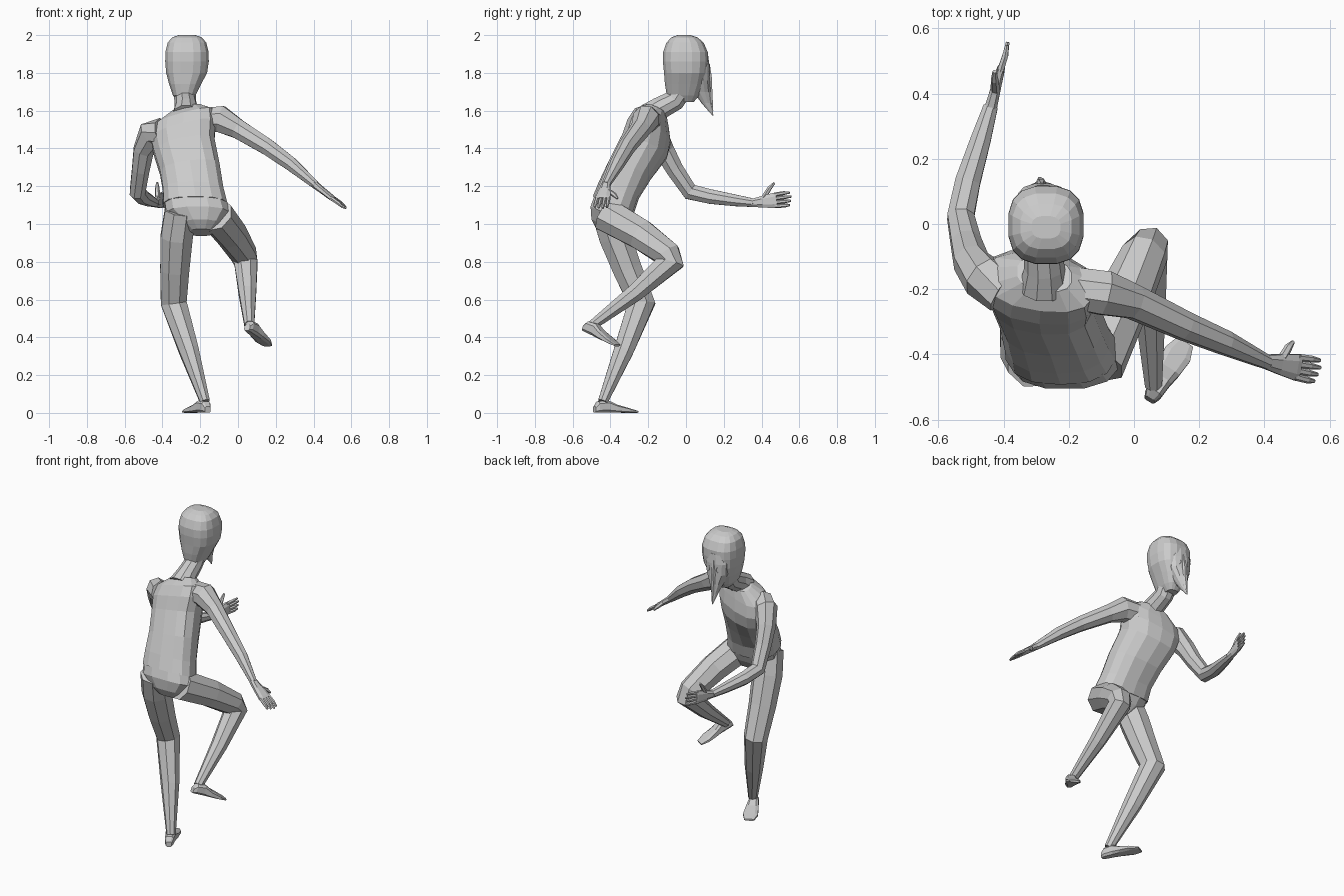
import bpy, bmesh, math
from mathutils import Vector as V


def make(name, rings, tips=None):
    """Skin a list of equal-length point rings and cap both ends."""
    bm = bmesh.new()
    rows = [[bm.verts.new(p) for p in r] for r in rings]
    n = len(rows[0])
    for a, b in zip(rows, rows[1:]):
        for i in range(n):
            j = (i + 1) % n
            bm.faces.new((a[i], a[j], b[j], b[i]))
    bm.faces.new(rows[0][::-1])
    bm.faces.new(rows[-1])
    bmesh.ops.recalc_face_normals(bm, faces=bm.faces)
    me = bpy.data.meshes.new(name)
    bm.to_mesh(me)
    bm.free()
    ob = bpy.data.objects.new(name, me)
    bpy.context.collection.objects.link(ob)
    return ob


def loft(name, sections, n=12, p=0.8):
    """sections: (center, u half-axis, v half-axis); p < 1 squares the outline."""
    def sp(x):
        return math.copysign(abs(x) ** p, x)
    rings = []
    for c, u, v in sections:
        angs = [(k + 0.5) * math.tau / n for k in range(n)]
        rings.append([V(c) + V(u) * sp(math.cos(a)) + V(v) * sp(math.sin(a)) for a in angs])
    return make(name, rings)


def tube(name, pts, n=8, ref=(1, 0, 0)):
    """pts: (x, y, z, radius); bends are mitred so limbs keep their thickness."""
    P = [V(p[:3]) for p in pts]
    d = [(b - a).normalized() for a, b in zip(P, P[1:])]
    rings = []
    for i, p in enumerate(P):
        t1, t2 = d[max(i - 1, 0)], d[min(i, len(d) - 1)]
        t = (t1 + t2).normalized()
        b = t2 - t1
        s = min(1.5, 1 / max(t.dot(t1), 0.1)) - 1
        b = b.normalized() if b.length > 1e-4 else V((0, 0, 0))
        u = t.cross(V(ref)).normalized()
        v = t.cross(u)
        ring = []
        for k in range(n):
            a = (k + 0.5) * math.tau / n
            o = (u * math.cos(a) + v * math.sin(a)) * pts[i][3] * 1.04
            ring.append(p + o + b * o.dot(b) * s)
        rings.append(ring)
    return make(name, rings)


def hand(side, wrist, tip, across, thumb):
    w, t = V(wrist), V(tip)
    d = t - w
    a = V(across)
    a = (a - d * a.dot(d) / d.length_squared).normalized()
    m = d.cross(a).normalized()
    loft(side + "_palm", [(w + d * f, a * hw, m * th) for f, hw, th in
                          ((-0.03, .022, .021), (.25, .033, .017), (.55, .043, .014), (.62, .041, .012))], 8)
    for k in range(4):
        o = k - 1.5
        end = w + d * (1 - 0.035 * abs(o - 0.4)) + a * o * .022
        tube(f"{side}_finger_{k + 1}", [(*(w + d * .56 + a * o * .020), .011),
                                        (*(w + d * .8 + a * o * .022 + m * .003), .010), (*end, .006)], 6, a)
    th = V(thumb)
    base = w + d * .28 + a * .02
    tube(side + "_thumb", [(*base, .014), (*(base.lerp(th, .55) + a * .006), .012), (*th, .006)], 6, m)


def foot(name, heel, toe, ankle):
    h, t, an = V(heel), V(toe), V(ankle)
    d = (t - h).normalized()
    up = (V((0, 0, 1)) - d * d.z).normalized()
    s = d.cross(up)
    L = (t - h).length
    secs = []
    for f, hw, ht in ((0, .018, .035), (.08, .027, .062), (.3, .032, .068), (.5, .040, .045),
                      (.78, .046, .026), (1, .030, .012)):
        secs.append((h + d * L * f + up * ht / 2, s * hw, up * ht / 2))
    return loft(name, secs, 8, .6)


# torso, leaning towards +y with tilted shoulders
S = V((0, .92, -.39))
loft("torso", [((-.225, -.385, 1.10), (.172, 0, 0), S * .118),
               ((-.237, -.355, 1.18), (.163, 0, .0), S * .115),
               ((-.255, -.295, 1.29), (.160, -.01, .02), S * .122),
               ((-.285, -.220, 1.41), (.163, -.015, .035), S * .130),
               ((-.290, -.195, 1.49), (.175, -.02, .045), S * .122),
               ((-.288, -.180, 1.555), (.165, -.02, .045), S * .095),
               ((-.275, -.155, 1.605), (.085, -.01, .02), S * .055)], 14)
loft("pelvis", [((-.195, -.43, .955), (.06, 0, 0), S * .05),
                ((-.20, -.42, .99), (.11, 0, 0), S * .09),
                ((-.212, -.405, 1.05), (.172, 0, 0), S * .112),
                ((-.225, -.382, 1.11), (.168, 0, 0), S * .114)], 12)
tube("neck", [(-.275, -.19, 1.57, .075), (-.275, -.135, 1.615, .060),
              (-.28, -.06, 1.655, .055), (-.28, -.02, 1.72, .058)], 10)

# head
loft("head", [((-.285, .0, 1.645), (.035, 0, 0), (0, .040, 0)),
              ((-.285, -.015, 1.68), (.060, 0, 0), (0, .088, 0)),
              ((-.280, -.008, 1.74), (.086, 0, 0), (0, .105, 0)),
              ((-.272, -.003, 1.80), (.110, 0, 0), (0, .115, 0)),
              ((-.270, -.003, 1.86), (.117, 0, 0), (0, .121, 0)),
              ((-.270, -.003, 1.91), (.116, 0, 0), (0, .120, 0)),
              ((-.270, -.005, 1.96), (.104, 0, 0), (0, .100, 0)),
              ((-.270, -.008, 1.988), (.080, 0, 0), (0, .070, 0)),
              ((-.270, -.010, 2.00), (.045, 0, 0), (0, .035, 0))], 16, .75)

# mask with a long pointed beak
loft("mask", [((-.280, .085, 1.89), (.055, 0, 0), (0, .034, 0)),
              ((-.281, .080, 1.83), (.078, 0, 0), (0, .046, 0)),
              ((-.283, .075, 1.76), (.072, 0, 0), (0, .052, 0)),
              ((-.285, .085, 1.70), (.043, 0, 0), (0, .047, 0)),
              ((-.287, .108, 1.64), (.020, 0, 0), (0, .027, 0)),
              ((-.290, .142, 1.575), (.003, 0, 0), (0, .003, 0))], 12, .9)
tube("nose_ridge", [(-.282, .118, 1.85, .008), (-.284, .124, 1.77, .015),
                    (-.286, .124, 1.70, .017), (-.290, .140, 1.60, .005)], 6)
for side, sx in (("left", -1), ("right", 1)):
    bpy.ops.mesh.primitive_torus_add(major_segments=12, minor_segments=4, major_radius=.021, minor_radius=.005,
                                     location=(-.282 + sx * .040, .112, 1.795),
                                     rotation=(math.radians(90), 0, math.radians(-28 * sx)))
    bpy.context.object.name = side + "_eye_rim"

# bent arm reaching forward
tube("left_arm", [(-.40, -.205, 1.49, .070), (-.46, -.165, 1.475, .068), (-.50, -.115, 1.39, .055),
                  (-.515, -.06, 1.29, .048), (-.532, .022, 1.17, .042), (-.51, .13, 1.145, .040),
                  (-.47, .26, 1.125, .032), (-.44, .36, 1.112, .023)])
hand("left", (-.44, .355, 1.112), (-.387, .56, 1.135), (0, 0, 1), (-.428, .468, 1.218))

# stretched arm
tube("right_arm", [(-.19, -.195, 1.55, .066), (-.09, -.212, 1.555, .070), (0, -.24, 1.503, .053),
                   (.155, -.313, 1.408, .045), (.28, -.365, 1.318, .038),
                   (.41, -.425, 1.207, .022)], ref=(0, 1, 0))
hand("right", (.405, -.423, 1.21), (.570, -.452, 1.082), (.1, 1, .1), (.488, -.362, 1.135))

# standing leg
tube("left_leg", [(-.305, -.42, 1.07, .085), (-.325, -.375, .93, .088), (-.335, -.31, .76, .080),
                  (-.34, -.235, .58, .070), (-.26, -.33, .33, .054), (-.175, -.44, .06, .027)])
foot("left_foot", (-.16, -.485, 0), (-.27, -.265, 0), (-.175, -.44, .06))

# raised leg
tube("right_leg", [(-.12, -.425, 1.05, .092), (-.035, -.24, .945, .083), (.03, -.10, .84, .070),
                   (.042, -.085, .795, .064), (.05, -.27, .635, .048), (.06, -.495, .465, .027)])
foot("right_foot", (.045, -.545, .435), (.155, -.365, .352), (.06, -.49, .47))
